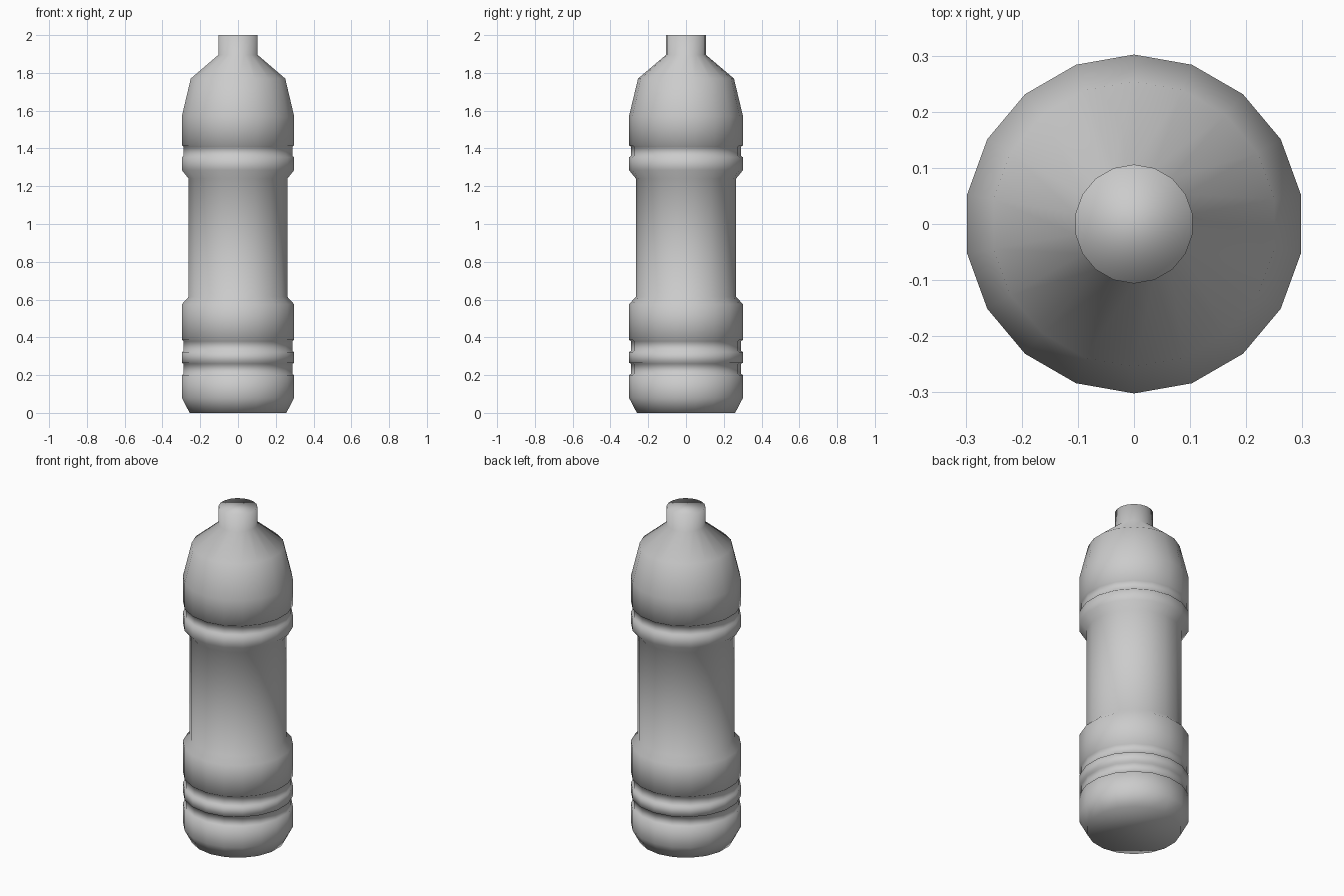
import bpy, bmesh, math

if "Cube" in bpy.data.objects:
    bpy.data.objects.remove(bpy.data.objects["Cube"])

SIDES = 18

# (radius, height) profile from base to mouth
R, G, W = 0.302, 0.292, 0.265   # outer wall, groove, waist radii
profile = [
    (0.26, 0.0), (R, 0.08),                                # chamfered base
    (R, 0.20), (G, 0.205), (G, 0.26), (R, 0.265),          # lower groove
    (R, 0.322), (G, 0.327), (G, 0.38), (R, 0.387),         # second groove
    (R, 0.575), (W, 0.615), (W, 1.24), (R, 1.285),         # grip waist
    (R, 1.353), (G, 1.36), (G, 1.41), (R, 1.416),          # upper groove
    (R, 1.57), (0.254, 1.77), (0.106, 1.895), (0.106, 2.0) # shoulder and neck
]

# Revolve the profile into rings and bridge them
bm = bmesh.new()
rings = []
for r, z in profile:
    ring = []
    for i in range(SIDES):
        a = math.pi / 2 + 2 * math.pi * i / SIDES
        ring.append(bm.verts.new((r * math.cos(a), r * math.sin(a), z)))
    rings.append(ring)
for lo, hi in zip(rings, rings[1:]):
    for i in range(SIDES):
        j = (i + 1) % SIDES
        bm.faces.new((lo[i], lo[j], hi[j], hi[i]))

# Base and mouth caps
bm.faces.new(rings[0][::-1])
bm.faces.new(rings[-1])
for f in bm.faces:
    f.smooth = True

mesh = bpy.data.meshes.new("bottle")
bm.to_mesh(mesh)
bm.free()
bottle = bpy.data.objects.new("bottle", mesh)
bpy.context.collection.objects.link(bottle)
